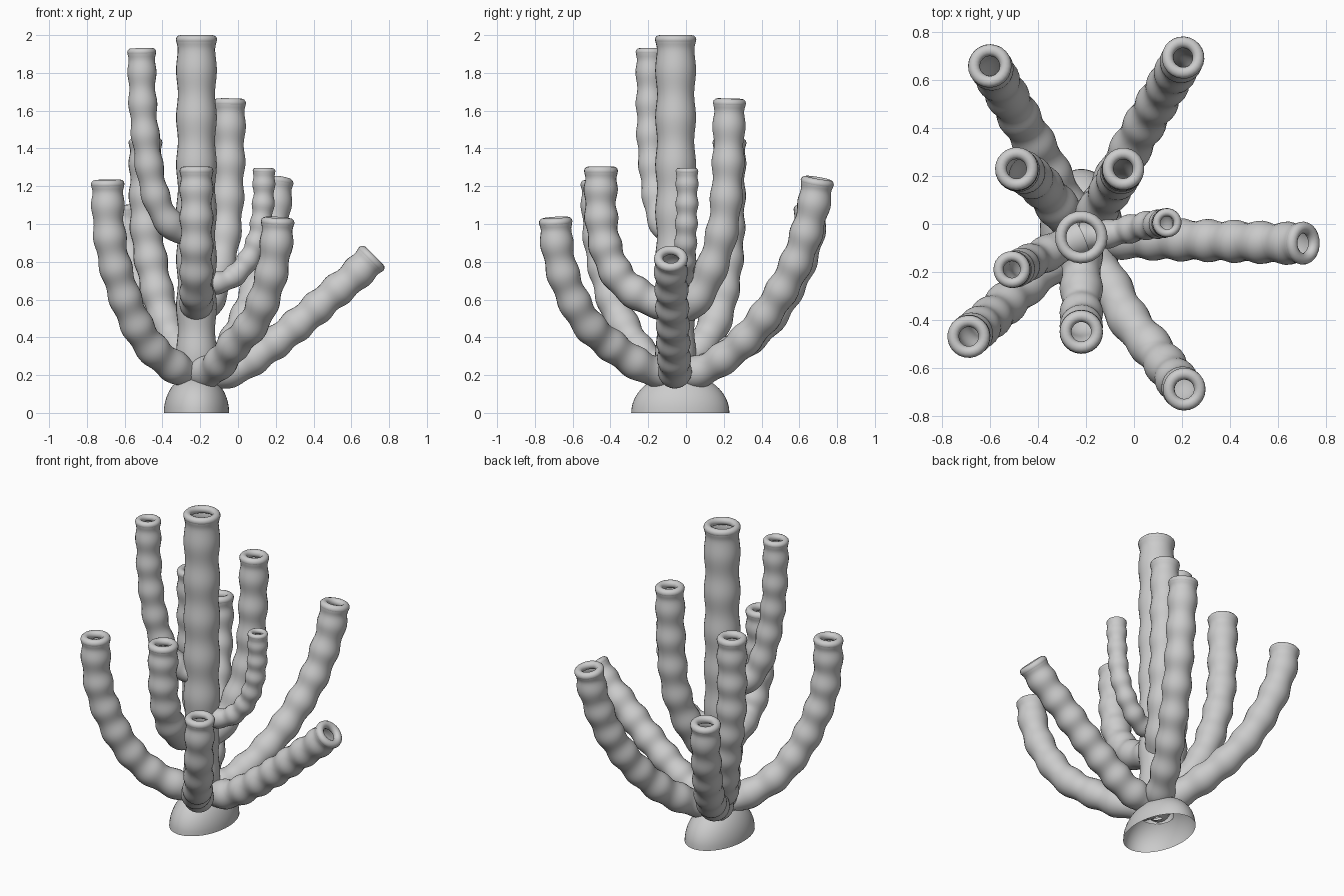
import bpy, bmesh, math
from mathutils import Vector, Matrix

if "Cube" in bpy.data.objects:
    bpy.data.objects.remove(bpy.data.objects["Cube"])

CENTRE = (-0.22, -0.055)


def spline(pts, step=0.012):
    """Smooth path through the points, evenly sampled."""
    p = [Vector(q) for q in pts]
    p = [2 * p[0] - p[1]] + p + [2 * p[-1] - p[-2]]
    out = []
    for i in range(1, len(p) - 2):
        a, b, c, d = p[i - 1:i + 3]
        n = max(3, int((c - b).length / step))
        for k in range(n):
            t = k / n
            out.append(0.5 * (2 * b + (c - a) * t + (2 * a - 5 * b + 4 * c - d) * t * t
                              + (3 * b - a - 3 * c + d) * t ** 3))
    return out + [p[-2]]


def finish(name, bm):
    me = bpy.data.meshes.new(name)
    for f in bm.faces:
        f.smooth = True
    bm.to_mesh(me)
    bm.free()
    ob = bpy.data.objects.new(name, me)
    bpy.context.collection.objects.link(ob)
    return ob


def ring_sheet(bm, rings, closed=False):
    """Join successive vertex rings with quads."""
    n = len(rings[0])
    pairs = list(zip(rings, rings[1:])) + ([(rings[-1], rings[0])] if closed else [])
    for r0, r1 in pairs:
        for j in range(n):
            k = (j + 1) % n
            bm.faces.new((r0[j], r0[k], r1[k], r1[j]))


def tube(name, pts, r, pitch, amp=0.065, lip=0.28, sides=24):
    """Hollow rippled tube with a rounded rim flush with its open end."""
    path = spline(pts)
    bm = bmesh.new()
    total = sum((b - a).length for a, b in zip(path, path[1:]))
    side, s, rings = Vector((0.31, 0.95, 0)), 0.0, []
    for i, c in enumerate(path):
        t = (path[min(i + 1, len(path) - 1)] - path[max(i - 1, 0)]).normalized()
        u = (side - t * side.dot(t)).normalized()
        v = t.cross(u)
        side = u
        if i:
            s += (c - path[i - 1]).length
        rad = r * (0.965 - amp * math.cos(2 * math.pi * (total - s - pitch * 0.15) / pitch))
        flare = math.exp(-((total - s) / 0.03) ** 2)
        rad += (r * 1.01 - rad) * flare
        rings.append([bm.verts.new(c + rad * (math.cos(a) * u + math.sin(a) * v))
                      for a in (2 * math.pi * j / sides for j in range(sides))])
    ring_sheet(bm, rings)
    finish(name, bm)

    # rim
    bm = bmesh.new()
    minor = lip * r
    major = r * 1.025 - minor
    loops = []
    for j in range(sides):
        a = 2 * math.pi * j / sides
        d = math.cos(a) * u + math.sin(a) * v
        loops.append([bm.verts.new(path[-1] + d * (major + minor * math.cos(b)) + t * minor * math.sin(b))
                      for b in (2 * math.pi * k / 12 for k in range(12))])
    ring_sheet(bm, loops, closed=True)
    bmesh.ops.recalc_face_normals(bm, faces=bm.faces)
    finish(name + "_rim", bm)


# hollow half-ellipsoid foot
bm = bmesh.new()
bmesh.ops.create_uvsphere(bm, u_segments=48, v_segments=24, radius=1)
bmesh.ops.delete(bm, geom=[v for v in bm.verts if v.co.z < -0.001], context='VERTS')
bmesh.ops.transform(bm, verts=bm.verts, matrix=Matrix.Translation((-0.22, -0.03, 0))
                    @ Matrix.Diagonal((0.173, 0.26, 0.21, 1)))
finish("foot", bm)

# central trunk
cx, cy = CENTRE
tube("trunk", [(cx, cy, 0.13), (cx, cy, 0.7), (cx, cy, 1.3), (cx, cy, 1.976)], 0.107, 0.25, 0.045, 0.22)

# wide outer branches from the foot
tube("branch_right", [(cx, cy, 0.19), (-0.02, -0.06, 0.23), (0.14, -0.065, 0.33), (0.33, -0.07, 0.48),
                      (0.49, -0.075, 0.62), (0.61, -0.08, 0.72), (0.705, -0.08, 0.815)], 0.088, 0.145)
tube("branch_front_right", [(cx, cy, 0.2), (-0.12, -0.22, 0.24), (-0.02, -0.40, 0.36), (0.09, -0.535, 0.49),
                            (0.165, -0.635, 0.69), (0.2, -0.68, 0.87), (0.21, -0.69, 1.01)], 0.087, 0.17)
tube("branch_back_right", [(cx, cy, 0.2), (-0.13, 0.10, 0.23), (-0.03, 0.285, 0.36), (0.06, 0.445, 0.55),
                           (0.14, 0.58, 0.79), (0.19, 0.665, 1.05), (0.205, 0.695, 1.22)], 0.087, 0.17)
tube("branch_back_left", [(cx, cy, 0.2), (-0.28, 0.07, 0.24), (-0.375, 0.26, 0.34), (-0.475, 0.44, 0.5),
                          (-0.555, 0.58, 0.74), (-0.592, 0.645, 0.94), (-0.602, 0.66, 1.07)], 0.089, 0.17)
tube("branch_front_left", [(cx, cy, 0.2), (-0.33, -0.15, 0.24), (-0.47, -0.27, 0.36), (-0.575, -0.37, 0.55),
                           (-0.655, -0.44, 0.8), (-0.685, -0.465, 1.0), (-0.69, -0.47, 1.21)], 0.087, 0.17)

# steeper inner branches
tube("inner_back_left", [(cx, cy, 0.24), (-0.31, 0.06, 0.33), (-0.39, 0.16, 0.5), (-0.45, 0.21, 0.75),
                         (-0.485, 0.225, 1.0), (-0.49, 0.23, 1.43)], 0.088, 0.17)
tube("inner_back_right", [(cx, cy, 0.52), (-0.155, 0.05, 0.6), (-0.105, 0.13, 0.75), (-0.065, 0.195, 0.98),
                          (-0.05, 0.22, 1.25), (-0.045, 0.23, 1.64)], 0.086, 0.19)
tube("inner_front", [(cx, cy, 0.57), (-0.22, -0.2, 0.6), (-0.22, -0.34, 0.7), (-0.22, -0.42, 0.86),
                     (-0.22, -0.45, 1.05), (-0.22, -0.45, 1.28)], 0.088, 0.15)
tube("inner_front_left", [(cx, cy, 0.95), (-0.32, -0.1, 0.97), (-0.395, -0.14, 1.05), (-0.45, -0.165, 1.2),
                          (-0.485, -0.185, 1.42), (-0.505, -0.19, 1.65), (-0.51, -0.19, 1.91)], 0.075, 0.165)
tube("inner_right", [(cx, cy, 0.68), (-0.10, -0.04, 0.69), (-0.015, -0.02, 0.73), (0.06, -0.005, 0.82),
                     (0.11, 0.0, 0.94), (0.133, 0.005, 1.1), (0.138, 0.005, 1.28)], 0.059, 0.105, 0.075)
